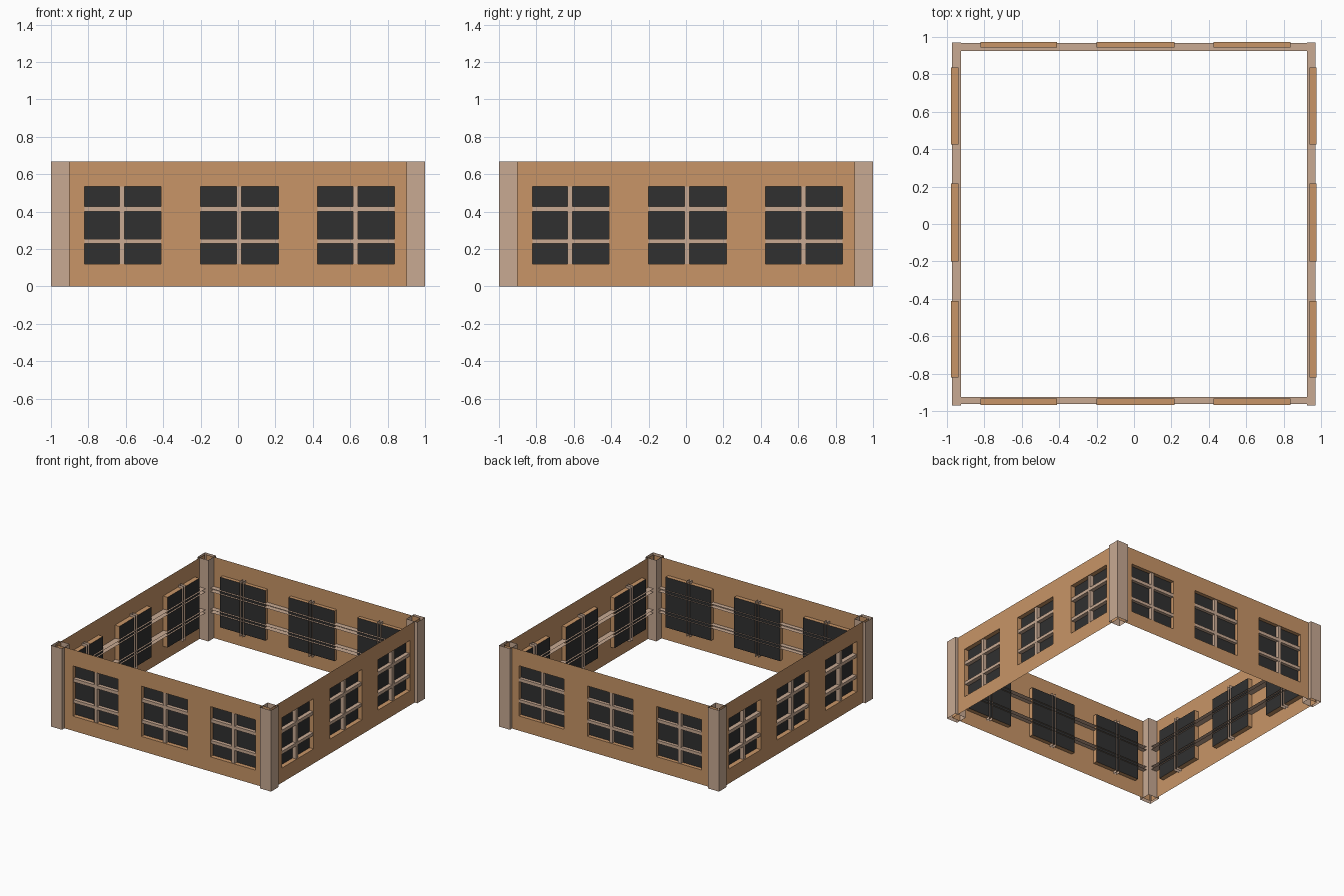
import bpy

if "Cube" in bpy.data.objects:
    bpy.data.objects.remove(bpy.data.objects["Cube"])

H = 0.667                       # wall height
Z0, Z1 = 0.12, 0.533            # window bottom and top
WINDOWS = [(-0.822, -0.412), (-0.2, 0.216), (0.426, 0.838)]
RAILS = [(0.228, 0.253), (0.400, 0.427)]


def material(name, rgb):
    m = bpy.data.materials.new(name)
    m.diffuse_color = (*rgb, 1)
    m.use_nodes = True
    m.node_tree.nodes["Principled BSDF"].inputs["Base Color"].default_value = m.diffuse_color
    return m


WALL = material("wall_orange", (0.58, 0.30, 0.135))
TRIM = material("trim_beige", (0.58, 0.40, 0.29))
GLASS = material("dark_glass", (0.03, 0.03, 0.03))


def make(name, quads, mat):
    verts = [v for q in quads for v in q]
    faces = [range(i, i + 4) for i in range(0, len(verts), 4)]
    me = bpy.data.meshes.new(name)
    me.from_pydata(verts, [], [tuple(f) for f in faces])
    me.materials.append(mat)
    ob = bpy.data.objects.new(name, me)
    bpy.context.collection.objects.link(ob)
    return ob


def sheet(s0, s1, z0, z1, d):
    """Upright sheet in wall space: s along the wall, d outward depth."""
    return [(s0, d, z0), (s1, d, z0), (s1, d, z1), (s0, d, z1)]


def level(s0, s1, z, d0, d1):
    return [(s0, d0, z), (s1, d0, z), (s1, d1, z), (s0, d1, z)]


def side(s, z0, z1, d0, d1):
    return [(s, d0, z0), (s, d1, z0), (s, d1, z1), (s, d0, z1)]


def build_wall(label, to_world, outer, inner):
    def put(part, quads, mat):
        make(f"{label}_{part}", [[to_world(*v) for v in q] for q in quads], mat)

    # wall sheet with window openings and their reveals
    cuts = [-0.97] + [s for w in WINDOWS for s in w] + [0.97]
    quads = []
    for i, (a, b) in enumerate(zip(cuts, cuts[1:])):
        quads += [sheet(a, b, 0, Z0, outer), sheet(a, b, Z1, H, outer)]
        if i % 2 == 0:
            quads.append(sheet(a, b, Z0, Z1, outer))
        else:
            quads += [level(a, b, z, inner, outer) for z in (Z0, Z1)]
            quads += [side(s, Z0, Z1, inner, outer) for s in (a, b)]
    put("wall", quads, WALL)

    # glass panes closing the reveals
    put("glass", [sheet(a, b, Z0, Z1, inner) for a, b in WINDOWS], GLASS)

    # glazing bars: channels open towards the inside
    d0, d1 = 0.925, outer - 0.005
    quads = []
    for a, b in RAILS:
        quads += [level(-0.97, 0.97, a, d0, d1), level(-0.97, 0.97, b, d0, d1),
                  sheet(-0.97, 0.97, a, b, d1)]
    put("horizontal_bars", quads, TRIM)
    quads = []
    for a, b in WINDOWS:
        c = (a + b) / 2 - 0.003
        lo, hi = c - 0.0135, c + 0.0135
        quads += [side(lo, 0.1, 0.555, d0, d1), side(hi, 0.1, 0.555, d0, d1),
                  sheet(lo, hi, 0.1, 0.555, d1 - 0.001)]
    put("vertical_bars", quads, TRIM)


build_wall("front", lambda s, d, z: (s, -d, z), 0.967, 0.933)
build_wall("back", lambda s, d, z: (s, d, z), 0.973, 0.943)
build_wall("right", lambda s, d, z: (d, s, z), 0.976, 0.939)
build_wall("left", lambda s, d, z: (-d, s, z), 0.979, 0.939)

# corner posts: square tubes open at both ends
for x, xn in ((-1, "left"), (1, "right")):
    for y, yn in ((-1, "front"), (1, "back")):
        ring = [(x, y), (x * 0.9, y), (x * 0.9, y * 0.9), (x, y * 0.9)]
        if x * y < 0:
            ring.reverse()
        quads = []
        for p, q in zip(ring, ring[1:] + ring[:1]):
            quads.append([(*q, 0), (*p, 0), (*p, H), (*q, H)])
        make(f"{yn}_{xn}_post", quads, TRIM)
